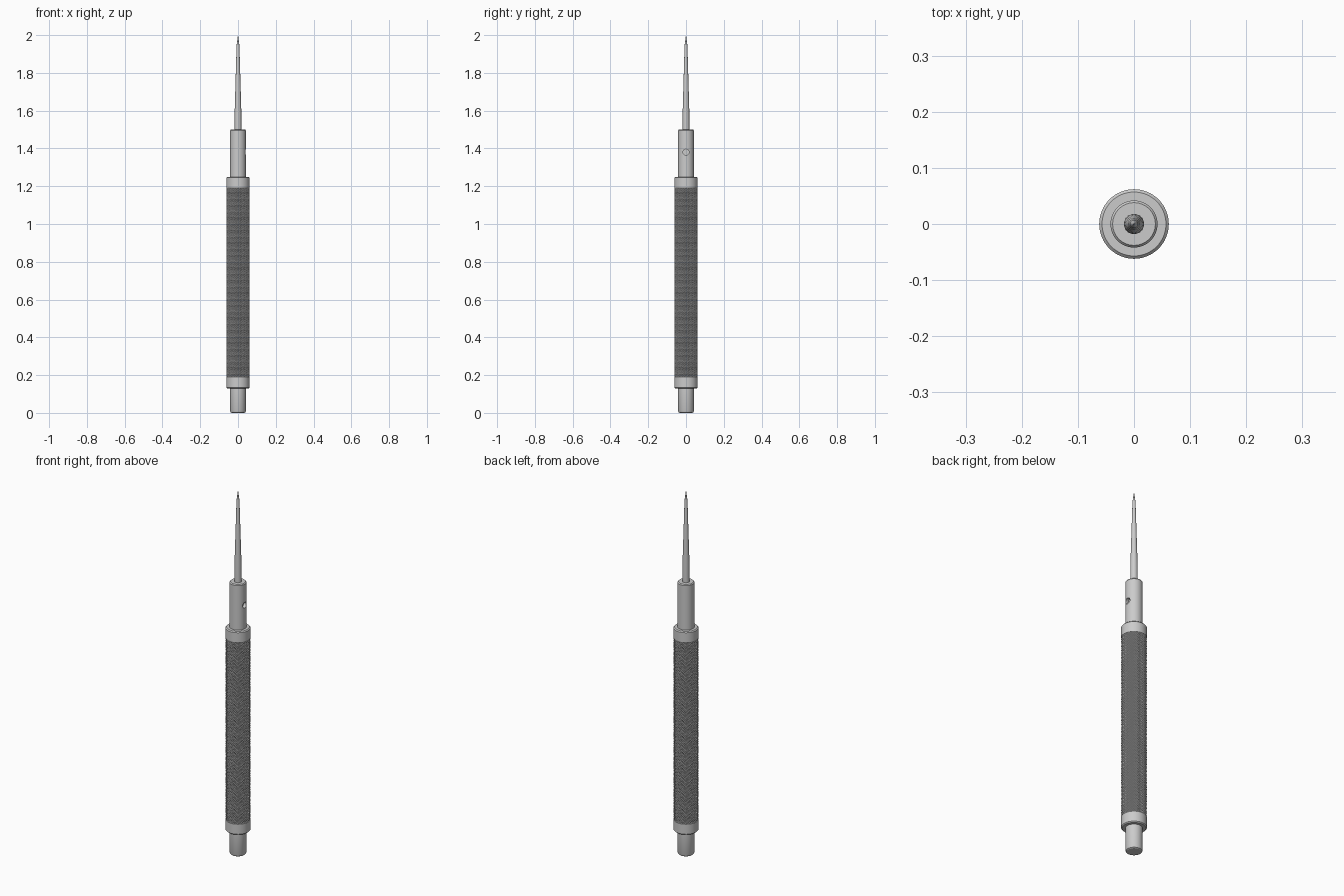
import bpy, bmesh, math

if "Cube" in bpy.data.objects:
    bpy.data.objects.remove(bpy.data.objects["Cube"])


def finish(name, bm, smooth=True):
    bmesh.ops.recalc_face_normals(bm, faces=bm.faces)
    me = bpy.data.meshes.new(name)
    bm.to_mesh(me)
    bm.free()
    ob = bpy.data.objects.new(name, me)
    bpy.context.scene.collection.objects.link(ob)
    if smooth:
        bpy.ops.object.select_all(action='DESELECT')
        ob.select_set(True)
        bpy.context.view_layer.objects.active = ob
        bpy.ops.object.shade_smooth_by_angle(angle=math.radians(30))
    return ob


def rings_to_bmesh(rings):
    """Skin a stack of vertex rings and cap both ends."""
    bm = bmesh.new()
    loops = [[bm.verts.new(p) for p in ring] for ring in rings]
    n = len(loops[0])
    for j in range(len(loops) - 1):
        a, b = loops[j], loops[j + 1]
        for i in range(n):
            k = (i + 1) % n
            quad = [a[i], a[k], b[k], b[i]]
            # start the split at a valley vertex so knurl ridges form diamonds
            if (i + j) % 2:
                quad = quad[1:] + quad[:1]
            yield_quads.append(quad)
    for q in yield_quads:
        if triangulate[0]:
            bm.faces.new((q[0], q[1], q[2]))
            bm.faces.new((q[0], q[2], q[3]))
        else:
            bm.faces.new(q)
    yield_quads.clear()
    bm.faces.new(loops[0])
    bm.faces.new(loops[-1])
    return bm


yield_quads, triangulate = [], [False]


def ring(radius_at, z, n):
    return [(radius_at(i) * math.cos(2 * math.pi * i / n),
             radius_at(i) * math.sin(2 * math.pi * i / n), z) for i in range(n)]


def lathe(name, profile, n=64):
    return finish(name, rings_to_bmesh([ring(lambda i, r=r: r, z, n) for r, z in profile]))


# End stub with rounded lower rim
lathe("end_stub", [(0.034, 0), (0.039, 0.003), (0.042, 0.010), (0.042, 0.14)])

# Handle collars above and below the grip
for name, z0, z1 in (("lower_collar", 0.13, 0.19), ("upper_collar", 1.19, 1.25)):
    c0, c1 = (0.005, 0) if z0 < 1 else (0, 0.005)
    lathe(name, [(0.062 - c0, z0), (0.062, z0 + c0), (0.062, z1 - c1), (0.062 - c1, z1)])

# Diamond-knurled grip: alternating peaks and valleys
COLS, ROWS = 80, 204
triangulate[0] = True
grip = [ring(lambda i, j=j: 0.062 if (i + j) % 2 else 0.0592, 0.19 + j / ROWS, COLS)
        for j in range(ROWS + 1)]
finish("knurled_grip", rings_to_bmesh(grip), smooth=False)
triangulate[0] = False

# Neck with a blind set-screw hole on the right side
neck = lathe("neck", [(0.042, 1.24), (0.042, 1.495), (0.038, 1.50)])
bpy.ops.mesh.primitive_cylinder_add(vertices=24, radius=0.016, depth=0.04,
                                    location=(0.044, 0, 1.38), rotation=(0, math.pi / 2, 0))
cutter = bpy.context.object
cutter.name = "screw_hole_cutter"
cutter.hide_render = True
cutter.hide_set(True)
cut = neck.modifiers.new("screw_hole", 'BOOLEAN')
cut.object = cutter
cut.operation = 'DIFFERENCE'
cut.solver = 'EXACT'

# Tapered needle with sharp point
lathe("needle", [(0.018, 1.49), (0.0175, 1.60), (0.0075, 1.945), (0.0004, 2.0)], n=40)
